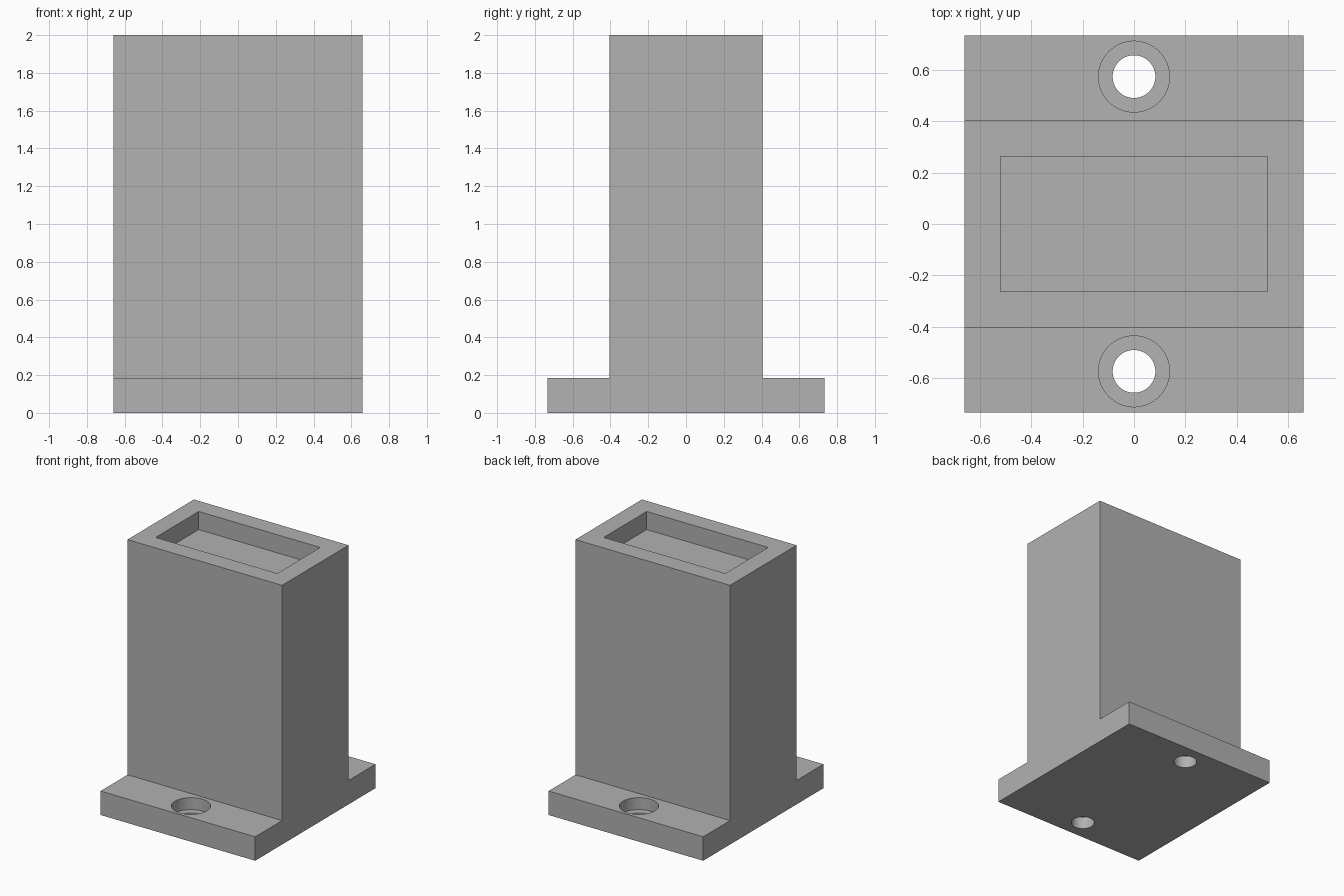
import bpy
import bmesh
import math
from mathutils import Matrix

default = bpy.data.objects.get("Cube")
if default:
    bpy.data.objects.remove(default, do_unlink=True)

HALF_WIDTH = 0.66
BASE_Y, BASE_TOP = 0.733, 0.185
POST_Y, HEIGHT = 0.405, 2.0
POCKET_X, POCKET_Y, POCKET_DEPTH = 0.519, 0.262, 0.14
HOLE_Y, HOLE_R = 0.573, 0.083
BORE_R, BORE_DEPTH = 0.138, 0.092

grey = bpy.data.materials.new("plain grey")
grey.use_nodes = True
colour = (0.445, 0.445, 0.445, 1)
grey.diffuse_color = colour
grey.node_tree.nodes["Principled BSDF"].inputs["Base Color"].default_value = colour


def make_object(name, bm):
    bmesh.ops.recalc_face_normals(bm, faces=bm.faces)
    mesh = bpy.data.meshes.new(name)
    bm.to_mesh(mesh)
    bm.free()
    mesh.materials.append(grey)
    obj = bpy.data.objects.new(name, mesh)
    bpy.context.collection.objects.link(obj)
    return obj


def box_cutter(name, half_x, half_y, z0, z1):
    bm = bmesh.new()
    size = Matrix.Diagonal((2 * half_x, 2 * half_y, z1 - z0, 1))
    bmesh.ops.create_cube(bm, size=1, matrix=Matrix.Translation((0, 0, (z0 + z1) / 2)) @ size)
    return make_object(name, bm)


def round_cutter(name, radius, y, z0, z1):
    bm = bmesh.new()
    bmesh.ops.create_cone(bm, cap_ends=True, segments=64, radius1=radius, radius2=radius,
                          depth=z1 - z0, matrix=Matrix.Translation((0, y, (z0 + z1) / 2)))
    return make_object(name, bm)


# Post and flanged foot: one stepped profile extruded across the width
half = [(BASE_Y, 0), (BASE_Y, BASE_TOP), (POST_Y, BASE_TOP), (POST_Y, HEIGHT)]
profile = half + [(-y, z) for y, z in reversed(half)]
bm = bmesh.new()
face = bm.faces.new([bm.verts.new((-HALF_WIDTH, y, z)) for y, z in profile])
side = bmesh.ops.extrude_face_region(bm, geom=[face])
moved = [v for v in side["geom"] if isinstance(v, bmesh.types.BMVert)]
bmesh.ops.translate(bm, verts=moved, vec=(2 * HALF_WIDTH, 0, 0))
body = make_object("flanged_post", bm)

# Pocket in the top, counterbored screw hole in each flange
cutters = [box_cutter("pocket_cutter", POCKET_X, POCKET_Y, HEIGHT - POCKET_DEPTH, HEIGHT + 0.1)]
for sign in (-1, 1):
    y = sign * HOLE_Y
    cutters.append(round_cutter("bore_cutter", BORE_R, y, BASE_TOP - BORE_DEPTH, BASE_TOP + 0.1))
    cutters.append(round_cutter("hole_cutter", HOLE_R, y, -0.1, BASE_TOP + 0.05))

bpy.context.view_layer.objects.active = body
for cutter in cutters:
    cutter.hide_render = True
    cut = body.modifiers.new(cutter.name, "BOOLEAN")
    cut.operation = "DIFFERENCE"
    cut.solver = "EXACT"
    cut.object = cutter
    bpy.ops.object.modifier_apply(modifier=cut.name)
    bpy.data.objects.remove(cutter, do_unlink=True)

# Smooth hole walls, crisp edges everywhere else
bpy.ops.object.select_all(action="DESELECT")
body.select_set(True)
bpy.ops.object.shade_smooth_by_angle(angle=math.radians(30))
